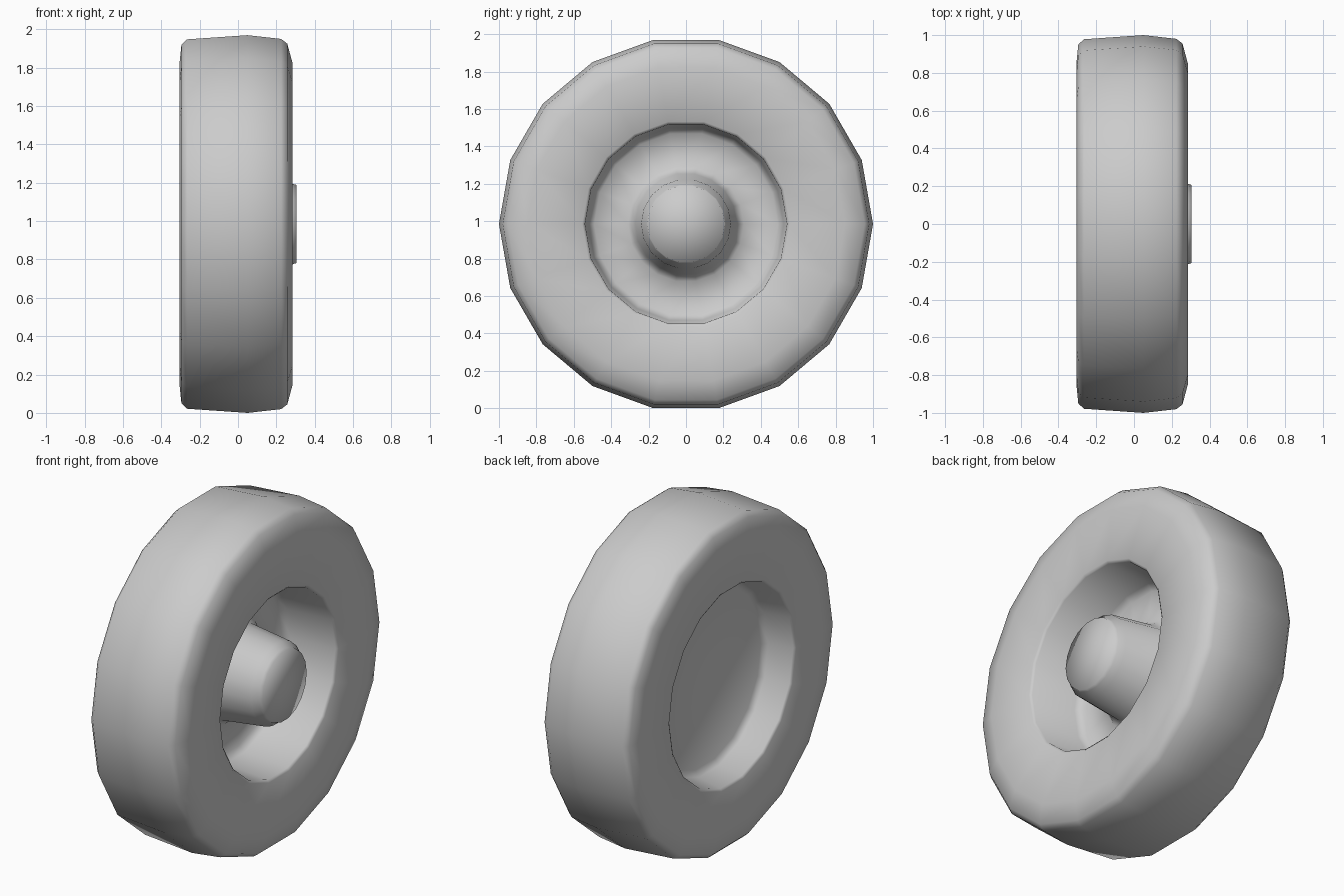
import bpy, bmesh
from math import cos, sin, pi, radians

SIDES = 18
CENTRE_Z = cos(pi / SIDES)      # wheel rests on a flat facet

if "Cube" in bpy.data.objects:
    bpy.data.objects.remove(bpy.data.objects["Cube"], do_unlink=True)

grey = bpy.data.materials.new("plain grey")
grey.use_nodes = True
colour = (0.6, 0.6, 0.6, 1)
grey.diffuse_color = colour
grey.node_tree.nodes["Principled BSDF"].inputs["Base Color"].default_value = colour


def lathe(name, profile, smooth_angle):
    """Turn a list of (x, radius) points about the axle, which runs along x."""
    bm = bmesh.new()
    rings = []
    for x, r in profile:
        if r == 0:
            rings.append([bm.verts.new((x, 0, CENTRE_Z))] * SIDES)
        else:
            turns = [2 * pi * i / SIDES for i in range(SIDES)]
            rings.append([bm.verts.new((x, r * cos(a), CENTRE_Z + r * sin(a))) for a in turns])
    for a, b in zip(rings, rings[1:]):
        for i in range(SIDES):
            j = (i + 1) % SIDES
            corners = [a[i], a[j], b[j], b[i]]
            bm.faces.new(list(dict.fromkeys(corners)))
    mesh = bpy.data.meshes.new(name)
    bm.to_mesh(mesh)
    bm.free()
    mesh.materials.append(grey)
    obj = bpy.data.objects.new(name, mesh)
    bpy.context.collection.objects.link(obj)
    bpy.ops.object.select_all(action="DESELECT")
    obj.select_set(True)
    bpy.context.view_layer.objects.active = obj
    bpy.ops.object.shade_smooth_by_angle(angle=radians(smooth_angle))
    return obj


BACK_FLOOR, FRONT_FLOOR = -0.125, -0.055

# Tyre and back recess: rounded floor corner, crowned tread, dished front wall
tyre = [
    (BACK_FLOOR, 0), (BACK_FLOOR, 0.52), (-0.15, 0.555), (-0.295, 0.58), (-0.305, 0.595),
    (-0.305, 0.85), (-0.295, 0.95), (-0.265, 0.978),
    (0.05, 1.0), (0.225, 0.98), (0.257, 0.955), (0.285, 0.85),
    (0.27, 0.555), (0.258, 0.54),
]

# Front recess: wall, rounded floor corner, disc flaring into the hub
hub = [
    (-0.02, 0.522), (FRONT_FLOOR, 0.49), (FRONT_FLOOR, 0.31), (-0.01, 0.272),
    (0.255, 0.24), (0.287, 0.212), (0.305, 0.207), (0.305, 0),
]

lathe("wheel", tyre + hub, 75)
